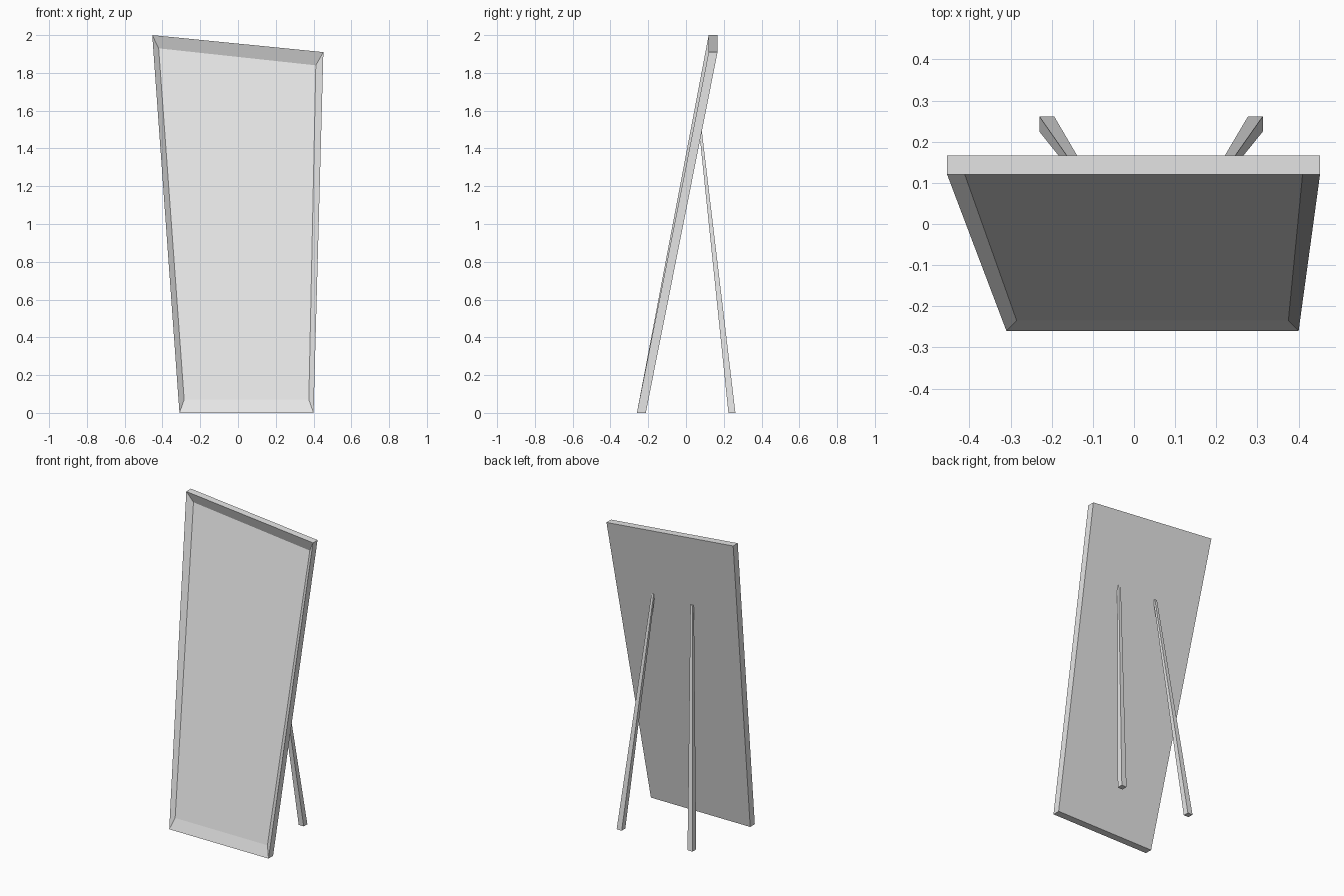
import bpy
import bmesh

cube = bpy.data.objects.get("Cube")
if cube:
    bpy.data.objects.remove(cube, do_unlink=True)

# Single light grey material
grey = bpy.data.materials.new("light_grey")
grey.use_nodes = True
grey.diffuse_color = (0.8, 0.8, 0.8, 1)
grey.node_tree.nodes["Principled BSDF"].inputs["Base Color"].default_value = grey.diffuse_color


def loft(name, *rings):
    """Join matching outlines with side faces and cap both ends."""
    bm = bmesh.new()
    loops = [[bm.verts.new(p) for p in ring] for ring in rings]
    for a, b in zip(loops, loops[1:]):
        for i in range(len(a)):
            j = (i + 1) % len(a)
            bm.faces.new((a[i], a[j], b[j], b[i]))
    bm.faces.new(loops[0])
    bm.faces.new(loops[-1])
    bmesh.ops.recalc_face_normals(bm, faces=bm.faces)
    mesh = bpy.data.meshes.new(name)
    bm.to_mesh(mesh)
    bm.free()
    mesh.materials.append(grey)
    obj = bpy.data.objects.new(name, mesh)
    bpy.context.collection.objects.link(obj)
    return obj


def rectangle(x, y, z, width, depth):
    return [(x + sx * width / 2, y + sy * depth / 2, z)
            for sx, sy in ((-1, -1), (1, -1), (1, 1), (-1, 1))]


# Leaning panel: back outline, front outline, then the recessed front face
outline = [(-0.31, -0.26, 0), (0.40, -0.26, 0), (0.452, 0.12, 1.91), (-0.454, 0.12, 2)]
inner = [(-0.285, 0.07), (0.375, 0.07), (0.412, 1.84), (-0.42, 1.93)]
back = [(x, y + 0.047, z) for x, y, z in outline]
recess = [(x, y + 0.025, z) for (x, z), (_, y, _) in zip(inner, outline)]
loft("leaning_panel", back, outline, recess)

# Tapered, splayed rear legs
for name, foot_x, top_x in (("right_rear_leg", -0.212, -0.098),
                            ("left_rear_leg", 0.295, 0.18)):
    loft(name,
         rectangle(foot_x, 0.243, 0, 0.036, 0.037),
         rectangle(top_x, 0.077, 1.49, 0.016, 0.014))
